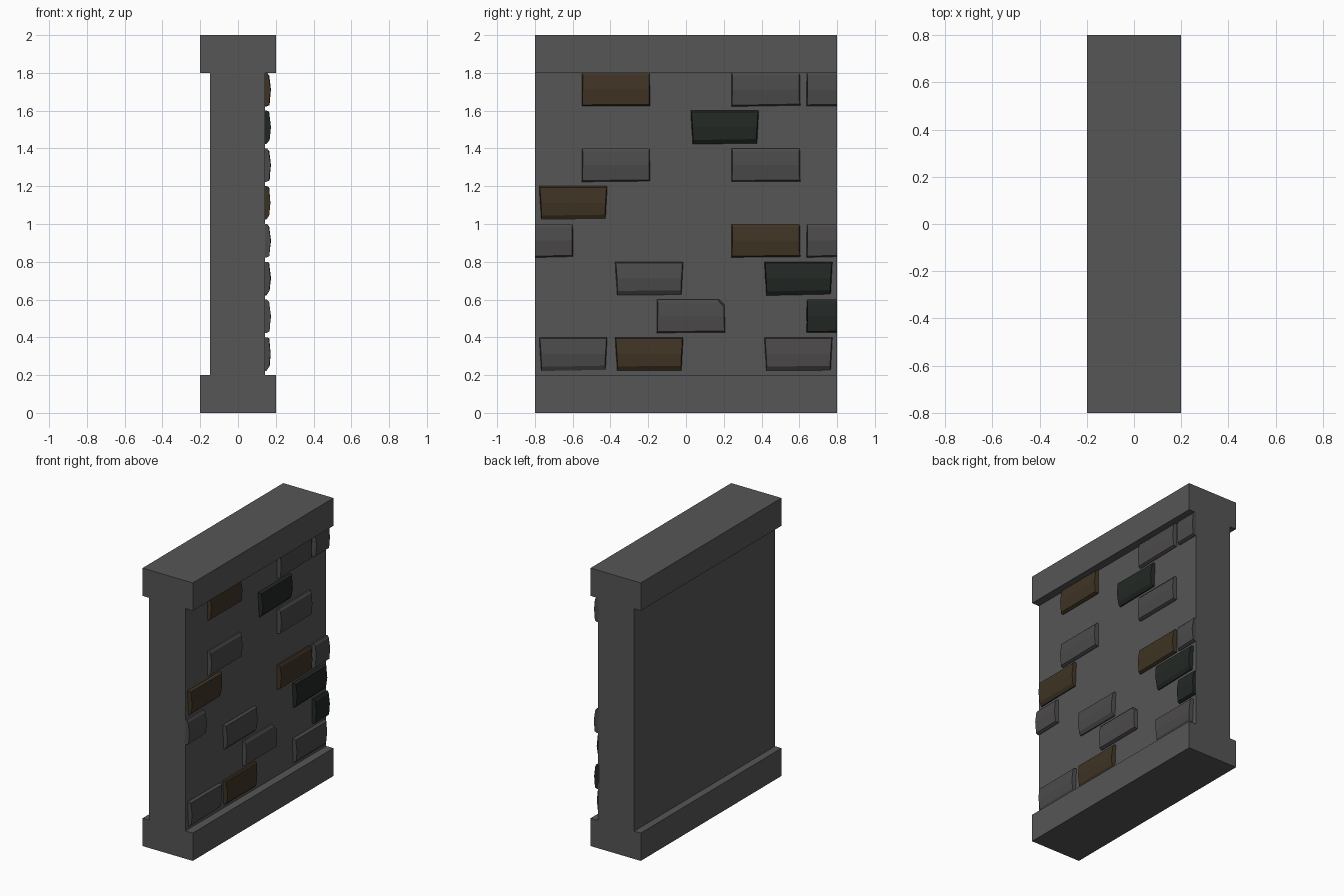
import bpy, bmesh, random
from mathutils import Vector

if "Cube" in bpy.data.objects:
    bpy.data.objects.remove(bpy.data.objects["Cube"])

random.seed(4)


def material(name, rgb):
    m = bpy.data.materials.new(name)
    m.diffuse_color = (*rgb, 1)
    m.use_nodes = True
    m.node_tree.nodes["Principled BSDF"].inputs["Base Color"].default_value = m.diffuse_color
    return m


STONE = material("wall_stone", (0.09, 0.092, 0.09))
GREY = material("grey_brick", (0.072, 0.069, 0.069))
BROWN = material("brown_brick", (0.050, 0.034, 0.018))
DARK = material("dark_brick", (0.016, 0.021, 0.018))


def finish(name, bm, mat):
    bmesh.ops.recalc_face_normals(bm, faces=bm.faces)
    me = bpy.data.meshes.new(name)
    bm.to_mesh(me)
    bm.free()
    me.materials.append(mat)
    ob = bpy.data.objects.new(name, me)
    bpy.context.collection.objects.link(ob)
    return ob


# Wall: I-shaped profile with plinth and cap, extruded along y
BACK, FACE = -0.148, 0.142
profile = [(-0.2, 0), (0.2, 0), (0.2, 0.2), (FACE, 0.2), (FACE, 1.8), (0.2, 1.8),
           (0.2, 2), (-0.2, 2), (-0.2, 1.8), (BACK, 1.8), (BACK, 0.2), (-0.2, 0.2)]
bm = bmesh.new()
end = bm.faces.new([bm.verts.new((x, -0.8, z)) for x, z in profile])
moved = bmesh.ops.extrude_face_region(bm, geom=[end], use_keep_orig=True)["geom"]
bmesh.ops.translate(bm, vec=(0, 1.6, 0),
                    verts=[v for v in moved if isinstance(v, bmesh.types.BMVert)])
finish("wall", bm, STONE)


# Brick: bevelled, slightly crooked block; even rows show a heavier lower bevel
def brick(row, y0, y1, mat, chipped=False):
    top = 1.8 - 0.2 * row
    bot = top - 0.175
    lower = 0.022 if row % 2 else 0.007
    upper = 0.006 if row % 2 else 0.015
    taper = 0.009 if row % 2 else -0.003
    section = [(FACE - 0.012, top, 0), (FACE + 0.012, top, 0),
               (0.164, top - upper, 0.004), (0.173, (top + bot) / 2, 0.005),
               (0.166, bot + lower, 0.005), (FACE + 0.008, bot, 0), (FACE - 0.012, bot, 0)]
    tilt = random.uniform(0.0, 0.008)
    bm = bmesh.new()
    rings = []
    for y, s in ((y0, 1), (y1, -1)):
        clipped = abs(y) > 0.79
        ring = []
        for x, z, inset in section:
            shift = 0 if clipped else s * (inset + taper * (top - z) / 0.175)
            dx = random.uniform(-0.002, 0.002) if x > 0.16 else 0
            dz = -tilt * s / 2 if z < top - 0.1 else 0
            ring.append(bm.verts.new((x + dx, y + shift, z + dz)))
        rings.append(ring)
        bm.faces.new(ring)
    a, b = rings
    for i in range(len(a)):
        j = (i + 1) % len(a)
        bm.faces.new((a[i], a[j], b[j], b[i]))
    if chipped:
        # Slice off the upper outer corner and part of the front edge
        for co, no in (((0.16, y1 - 0.04, top), (0.5, 0.9, 0.9)),
                       ((0.168, (y0 + y1) / 2, top - 0.03), (1, 0.02, 0.12))):
            cut = bmesh.ops.bisect_plane(bm, geom=bm.verts[:] + bm.edges[:] + bm.faces[:],
                                         plane_co=co, plane_no=Vector(no), clear_outer=True)
            rim = [e for e in cut["geom_cut"] if isinstance(e, bmesh.types.BMEdge)]
            bmesh.ops.contextual_create(bm, geom=rim)
    finish("brick", bm, mat)


# Brick layout: row counted from the cap downwards, extent along y
for args in [
    (0, -0.55, -0.193, BROWN), (0, 0.242, 0.602, GREY), (0, 0.64, 0.8, GREY),
    (1, 0.025, 0.385, DARK),
    (2, -0.55, -0.193, GREY), (2, 0.242, 0.602, GREY),
    (3, -0.777, -0.417, BROWN),
    (4, -0.8, -0.6, GREY), (4, 0.242, 0.602, BROWN), (4, 0.64, 0.8, GREY),
    (5, -0.375, -0.015, GREY), (5, 0.415, 0.775, DARK),
    (6, -0.153, 0.205, GREY, True), (6, 0.64, 0.8, DARK),
    (7, -0.777, -0.417, GREY), (7, -0.375, -0.015, BROWN), (7, 0.415, 0.775, GREY),
]:
    brick(*args)
